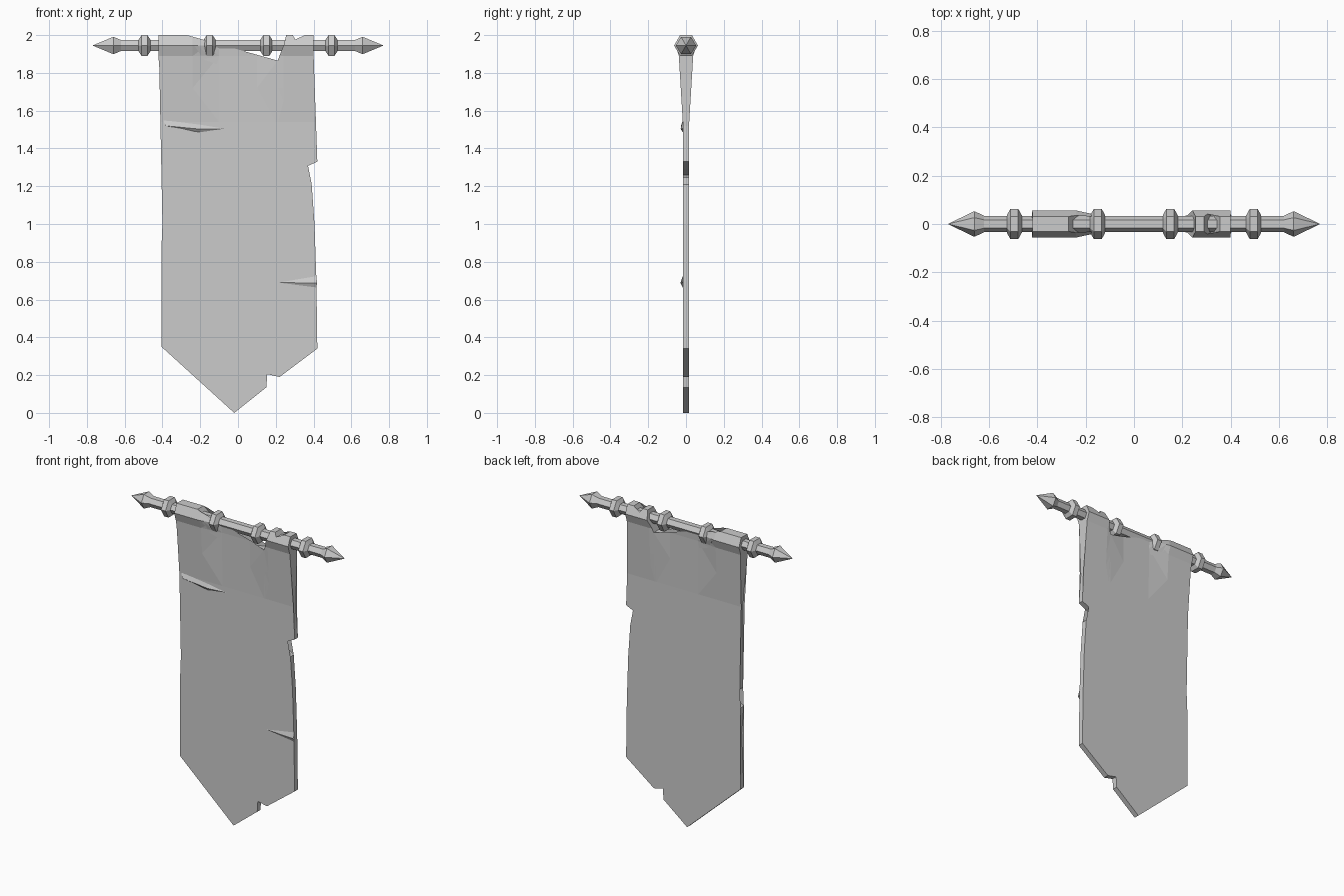
import bpy, bmesh, math
from mathutils import Vector

cube = bpy.data.objects.get("Cube")
if cube:
    bpy.data.objects.remove(cube, do_unlink=True)

grey = bpy.data.materials.new("plain_grey")
grey.use_nodes = True
colour = (0.6, 0.6, 0.6, 1)
grey.diffuse_color = colour
grey.node_tree.nodes["Principled BSDF"].inputs["Base Color"].default_value = colour

ROD_Z = 1.945
HALF = 0.017


def finish(name, bm):
    bmesh.ops.recalc_face_normals(bm, faces=bm.faces[:])
    mesh = bpy.data.meshes.new(name)
    bm.to_mesh(mesh)
    bm.free()
    mesh.materials.append(grey)
    obj = bpy.data.objects.new(name, mesh)
    bpy.context.collection.objects.link(obj)
    return obj


def hex_lathe(name, profile):
    """Six-sided solid along x from (x, radius) pairs."""
    bm = bmesh.new()
    rings = []
    for x, r in profile:
        rings.append([bm.verts.new((x, r * math.cos(i * math.pi / 3),
                                    ROD_Z + r * math.sin(i * math.pi / 3)))
                      for i in range(6)])
    for a, b in zip(rings, rings[1:]):
        for i in range(6):
            j = (i + 1) % 6
            bm.faces.new((a[i], a[j], b[j], b[i]))
    bm.faces.new(rings[0])
    bm.faces.new(rings[-1])
    bmesh.ops.remove_doubles(bm, verts=bm.verts[:], dist=0.0002)
    return finish(name, bm)


# Rod, pointed ends and collars
hex_lathe("rod", [(-0.65, 0.034), (0.65, 0.034)])
for side, label in ((-1, "right"), (1, "left")):
    hex_lathe(label + "_finial", [(side * x, r) for x, r in
              ((0.62, 0.034), (0.66, 0.053), (0.77, 0.0))])
    for x, place in ((0.15, "inner"), (0.495, "outer")):
        hex_lathe(f"{label}_{place}_collar", [(side * x + dx, r) for dx, r in
                  ((-0.031, 0.036), (-0.016, 0.063), (0.016, 0.063), (0.031, 0.036))])

# Torn cloth outline, anticlockwise from the bottom point
outline = [
    (-0.02, 0.0), (0.15, 0.135), (0.155, 0.205), (0.22, 0.19), (0.42, 0.34),
    (0.415, 0.7), (0.405, 1.0), (0.39, 1.21), (0.34, 1.245), (0.24, 1.26),
    (0.33, 1.29), (0.42, 1.33), (0.405, 1.52), (0.4, 1.9), (0.4, 2.0),
    (0.355, 2.0), (0.335, 1.96), (0.318, 1.91), (0.31, 1.965), (0.29, 2.0),
    (0.255, 2.0), (0.243, 1.95), (0.21, 1.865), (0.11, 1.845), (-0.11, 1.845),
    (-0.18, 1.87), (-0.235, 1.95), (-0.27, 2.0), (-0.42, 2.0), (-0.422, 1.9),
    (-0.4, 1.6), (-0.4, 1.0), (-0.28, 0.985), (-0.32, 0.93), (-0.405, 0.88),
    (-0.39, 0.7), (-0.405, 0.35)]


def half_depth(x, z):
    """Cloth swells towards the sleeves that wrap the rod."""
    steps = [(0, HALF), (1.54, HALF), (1.89, 0.038), (ROD_Z, 0.056), (2.0, 0.031)]
    for (z0, d0), (z1, d1) in zip(steps, steps[1:]):
        if z <= z1 + 0.0001:
            depth = d0 + (d1 - d0) * (z - z0) / (z1 - z0)
            break
    swell = min(1, max(0.25, (abs(x) - 0.06) / 0.18))
    return HALF + (depth - HALF) * swell


bm = bmesh.new()
bm.faces.new([bm.verts.new((x, 0, z)) for x, z in outline])
bmesh.ops.triangulate(bm, faces=bm.faces[:])


def cut(co, normal, lowest):
    faces = [f for f in bm.faces if f.calc_center_median().z > lowest]
    geom = set(faces)
    for f in faces:
        geom.update(f.edges)
        geom.update(f.verts)
    bmesh.ops.bisect_plane(bm, geom=list(geom), dist=0.0001,
                           plane_co=co, plane_no=normal)


for z in (1.54, 1.72, 1.89, ROD_Z):
    cut((0, 0, z), (0, 0, 1), 0)
for x in (-0.24, -0.1, 0.1, 0.24):
    cut((x, 0, 0), (1, 0, 0), 1.54)
bmesh.ops.triangulate(bm, faces=bm.faces[:])
front = list(bm.verts)
extruded = bmesh.ops.extrude_face_region(bm, geom=bm.faces[:], use_keep_orig=True)
back = {g for g in extruded["geom"] if isinstance(g, bmesh.types.BMVert)}
for v in bm.verts:
    v.co.y = half_depth(v.co.x, v.co.z) * (1 if v in back else -1)
finish("cloth", bm)


def crease(name, upper, ridge, lower):
    """Low fold raised from the front face of the cloth."""
    bm = bmesh.new()
    for rim in (upper, lower):
        pts = [Vector((x, -HALF + 0.002, z)) for x, z in rim]
        top = [Vector((x, y, z)) for x, y, z in ridge]
        for i in range(len(top) - 1):
            loop = [pts[i], pts[i + 1], top[i + 1], top[i]]
            bm.faces.new([bm.verts.new(p) for p in loop])
    bmesh.ops.remove_doubles(bm, verts=bm.verts[:], dist=0.0005)
    holes = [e for e in bm.edges if e.is_boundary]
    bmesh.ops.holes_fill(bm, edges=holes, sides=0)
    finish(name, bm)


# Folds pressed into the front
crease("upper_fold",
       [(-0.398, 1.555), (-0.2, 1.53), (-0.05, 1.505)],
       [(-0.385, -0.027, 1.52), (-0.2, -0.028, 1.502), (-0.05, -HALF + 0.002, 1.505)],
       [(-0.398, 1.51), (-0.2, 1.483), (-0.05, 1.505)])
crease("lower_fold",
       [(0.18, 0.69), (0.415, 0.73)],
       [(0.18, -HALF + 0.002, 0.69), (0.418, -0.029, 0.688)],
       [(0.18, 0.69), (0.415, 0.66)])
